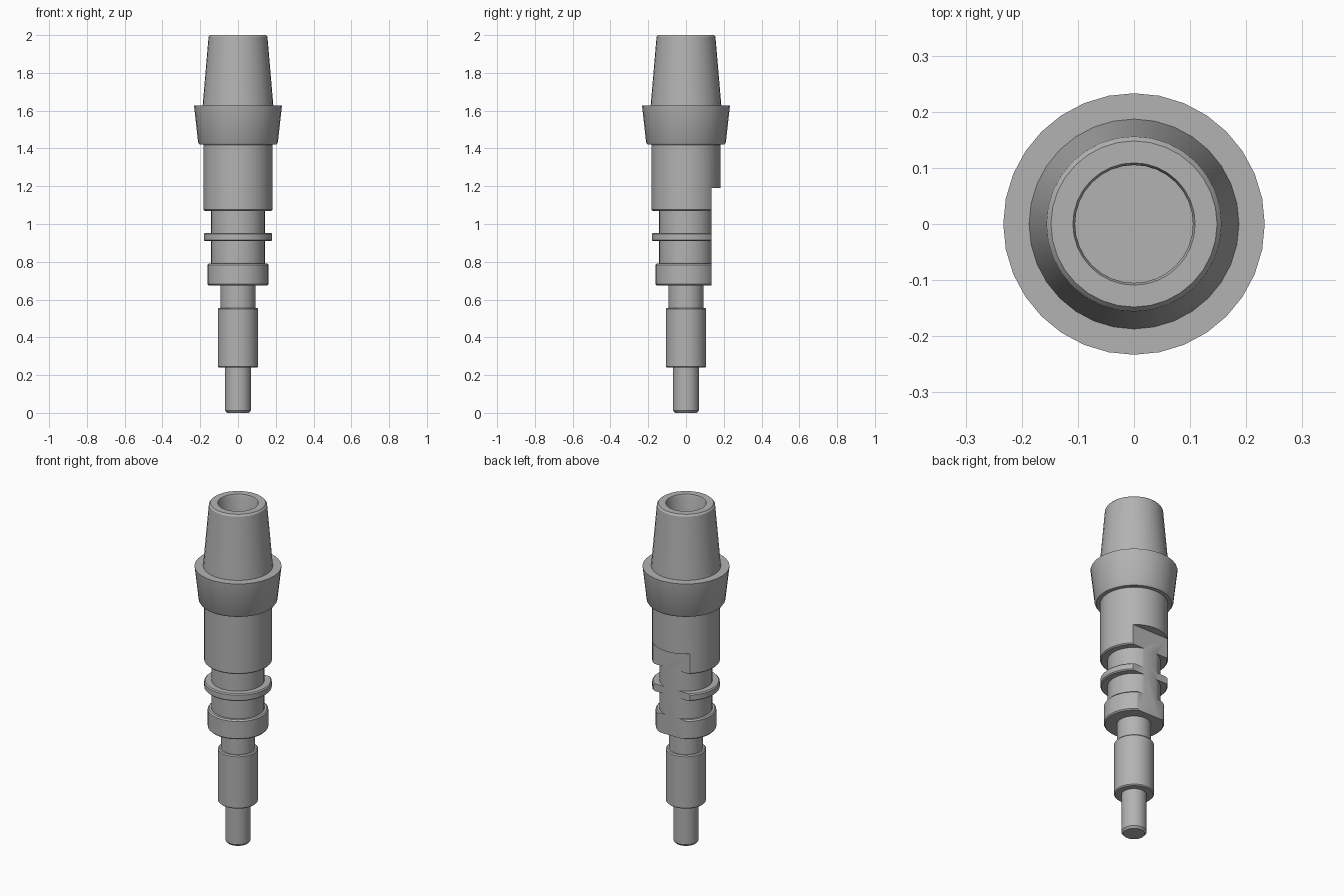
import bpy, bmesh, math
from mathutils import Matrix

if "Cube" in bpy.data.objects:
    bpy.data.objects.remove(bpy.data.objects["Cube"])

SIDES = 32

# One plain grey finish
grey = bpy.data.materials.new("plain grey")
grey.use_nodes = True
colour = (0.45, 0.45, 0.45, 1)
grey.diffuse_color = colour
grey.node_tree.nodes["Principled BSDF"].inputs["Base Color"].default_value = colour


def add_object(name, bm):
    mesh = bpy.data.meshes.new(name)
    bm.to_mesh(mesh)
    bm.free()
    mesh.materials.append(grey)
    obj = bpy.data.objects.new(name, mesh)
    bpy.context.collection.objects.link(obj)
    return obj


def turn(name, profile):
    """Spin (radius, height) points about z; radius 0 closes an end."""
    bm = bmesh.new()
    verts = [bm.verts.new((r, 0, z)) for r, z in profile]
    edges = [bm.edges.new(pair) for pair in zip(verts, verts[1:])]
    bmesh.ops.spin(bm, geom=verts + edges, axis=(0, 0, 1), cent=(0, 0, 0),
                   angle=math.tau, steps=SIDES, use_duplicate=False)
    bmesh.ops.remove_doubles(bm, verts=bm.verts, dist=0.0001)
    bmesh.ops.recalc_face_normals(bm, faces=bm.faces)
    return add_object(name, bm)


def select_only(obj):
    bpy.ops.object.select_all(action='DESELECT')
    obj.select_set(True)
    bpy.context.view_layer.objects.active = obj


def band(r, low, high, c):
    """Cylinder outline with a chamfer c at both ends."""
    return [(r - c, low), (r, low + c), (r, high - c), (r - c, high)]


# Pin, stem and thin neck at the lower end
pin = turn("tip_pin", [(0, 0), (0.058, 0), (0.068, 0.012), (0.068, 0.24)])
stem = turn("stem", [(0.068, 0.24)] + band(0.107, 0.24, 0.555, 0.006) + [(0.092, 0.555)])
neck = turn("stem_neck", [(0.092, 0.555), (0.092, 0.68)])

# Grooved body: foot band, ring and sleeve on a narrower core
body = turn("grooved_body",
            [(0, 0.675)] + band(0.162, 0.675, 0.79, 0.007)
            + [(0.142, 0.79), (0.142, 0.91)]
            + band(0.181, 0.91, 0.953, 0.006)
            + [(0.142, 0.953), (0.142, 1.07)]
            + band(0.182, 1.07, 1.425, 0.006) + [(0, 1.425)])

# Flat milled along the back of the body
bm = bmesh.new()
bmesh.ops.create_cube(bm, size=1, matrix=Matrix.Translation((0, 0.335, 0.89))
                      @ Matrix.Diagonal((0.8, 0.4, 0.6, 1)))
cutter = add_object("flat_cutter", bm)
cutter.hide_render = True
cut = body.modifiers.new("back_flat", 'BOOLEAN')
cut.operation = 'DIFFERENCE'
cut.solver = 'EXACT'
cut.object = cutter
select_only(body)
bpy.ops.object.modifier_apply(modifier=cut.name)
bpy.data.objects.remove(cutter)

# Flared collar and tapered hollow nose
collar = turn("flared_collar", [(0.176, 1.42), (0.203, 1.42), (0.211, 1.432),
                                (0.233, 1.628), (0.187, 1.628)])
nose = turn("hollow_nose", [(0.187, 1.628), (0.156, 1.99), (0.148, 2.0), (0.109, 2.0),
                            (0.105, 1.99), (0.105, 1.63), (0, 1.63)])

for part in (pin, stem, neck, body, collar, nose):
    select_only(part)
    bpy.ops.object.shade_smooth_by_angle(angle=math.radians(30))
